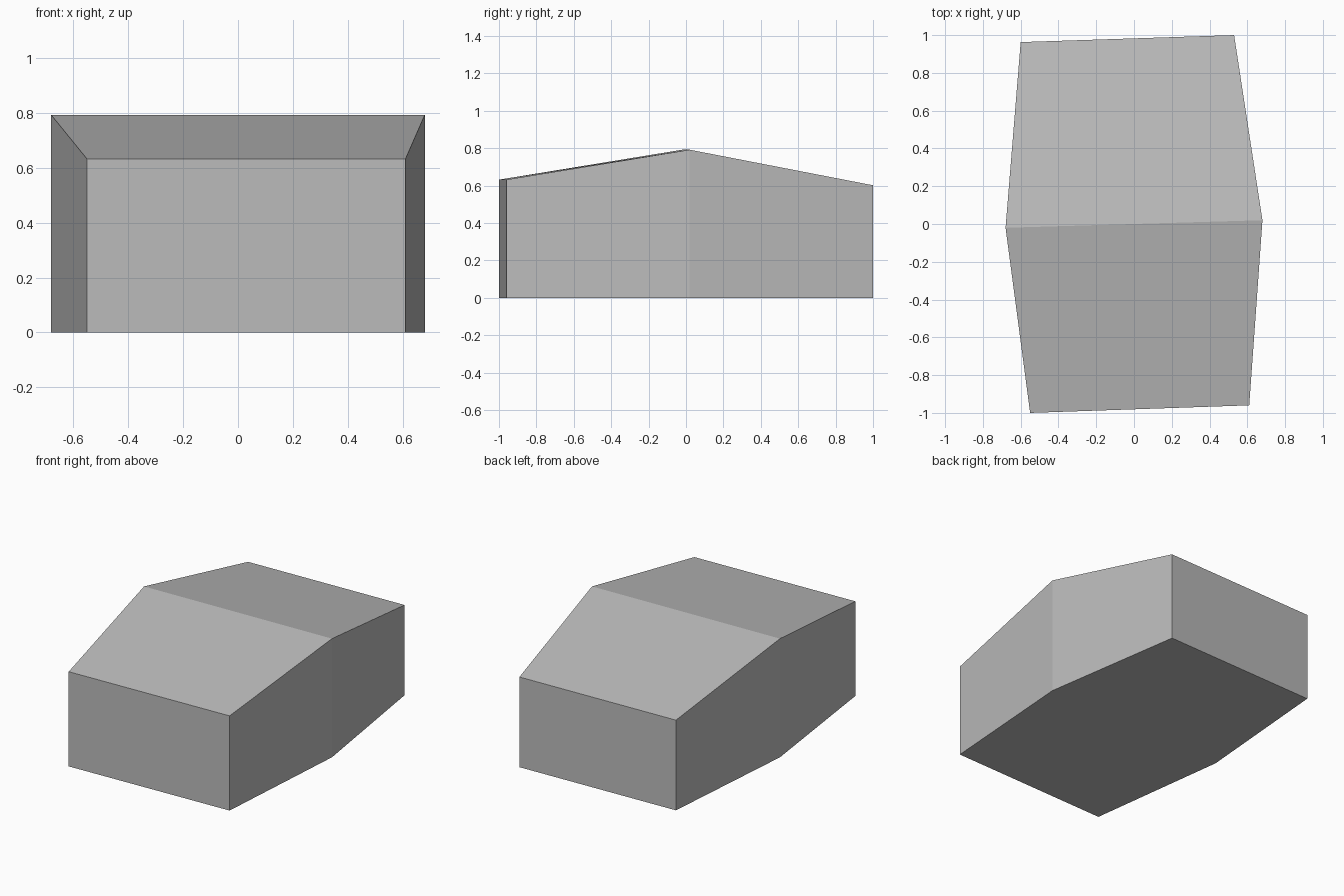
import bpy
import bmesh

if "Cube" in bpy.data.objects:
    bpy.data.objects.remove(bpy.data.objects["Cube"])

# Wall corners, counter-clockwise: x, y, wall height
CORNERS = [
    (-0.55, -1.00, 0.632), (0.61, -0.96, 0.632),   # front
    (0.68, 0.02, 0.792),                           # right ridge end
    (0.53, 1.00, 0.602), (-0.60, 0.963, 0.602),    # back
    (-0.68, -0.02, 0.792),                         # left ridge end
]

grey = bpy.data.materials.new("plain grey")
grey.diffuse_color = (0.5, 0.5, 0.5, 1.0)
grey.use_nodes = True
grey.node_tree.nodes["Principled BSDF"].inputs["Base Color"].default_value = grey.diffuse_color

bm = bmesh.new()
base = [bm.verts.new((x, y, 0)) for x, y, h in CORNERS]
top = [bm.verts.new((x, y, h)) for x, y, h in CORNERS]

# Floor and the two roof slopes meeting at the ridge
bm.faces.new(base[::-1])
bm.faces.new([top[i] for i in (0, 1, 2, 5)])
bm.faces.new([top[i] for i in (5, 2, 3, 4)])

# Walls
n = len(CORNERS)
for i in range(n):
    j = (i + 1) % n
    bm.faces.new((base[i], base[j], top[j], top[i]))

bmesh.ops.recalc_face_normals(bm, faces=bm.faces)
mesh = bpy.data.meshes.new("gabled_block")
bm.to_mesh(mesh)
bm.free()
mesh.materials.append(grey)
block = bpy.data.objects.new("gabled_block", mesh)
bpy.context.collection.objects.link(block)
